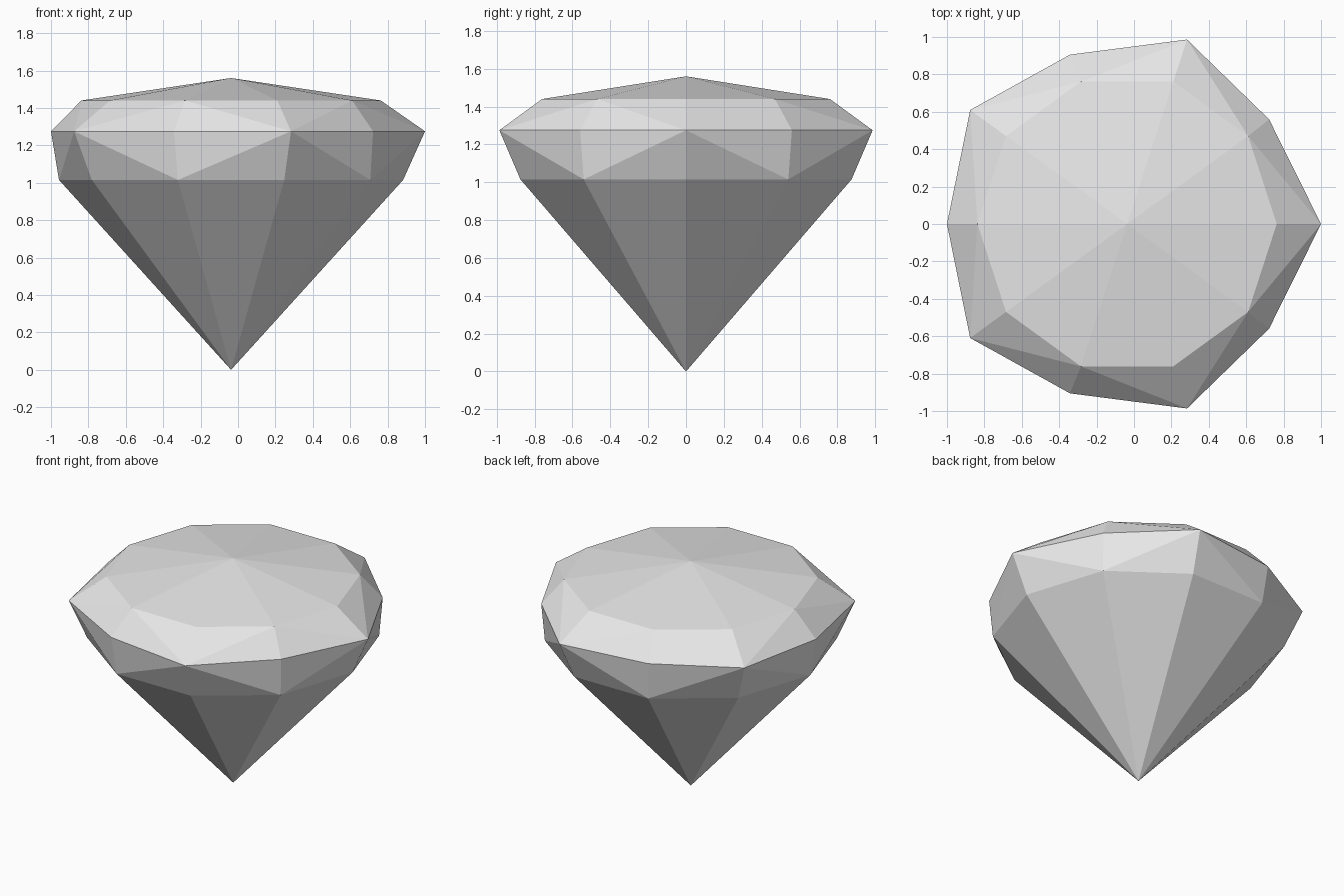
import bpy, bmesh
from math import cos, sin, pi

cube = bpy.data.objects.get("Cube")
if cube:
    bpy.data.objects.remove(cube, do_unlink=True)

SIDES = 10
CENTRE = -0.037

mat = bpy.data.materials.new("pale_grey")
mat.use_nodes = True
grey = (0.8, 0.8, 0.8, 1)
mat.diffuse_color = grey
mat.node_tree.nodes["Principled BSDF"].inputs["Base Color"].default_value = grey

bm = bmesh.new()


def ring(z, radius, inner=None, shift=0.0):
    """Ten-sided ring; odd corners may use their own radius and shift."""
    verts = []
    for i in range(SIDES):
        odd = i % 2 and inner
        r = inner if odd else radius
        a = 2 * pi * i / SIDES
        x = CENTRE + r * cos(a) + (shift if odd else 0)
        verts.append(bm.verts.new((x, r * sin(a), z)))
    return verts


def cone(verts, tip):
    for i in range(SIDES):
        bm.faces.new((verts[i], verts[(i + 1) % SIDES], tip))


def facets(girdle, other):
    """Band of triangles whose diagonals start at the long girdle corners."""
    for i in range(0, SIDES, 2):
        for j in (i - 1, (i + 1) % SIDES):
            bm.faces.new((girdle[i], girdle[j], other[j]))
            bm.faces.new((girdle[i], other[j], other[i]))


# Table, girdle and pavilion rings
table = ring(1.44, 0.80)
girdle = ring(1.275, 1.037, 0.952, -0.011)
pavilion = ring(1.015, 0.92)

# Crown tip, crown facets, lower facets and pavilion point
cone(table, bm.verts.new((CENTRE, 0, 1.56)))
facets(girdle, table)
facets(girdle, pavilion)
cone(pavilion, bm.verts.new((CENTRE, 0, 0)))

bmesh.ops.recalc_face_normals(bm, faces=bm.faces)
mesh = bpy.data.meshes.new("cut_gem")
bm.to_mesh(mesh)
bm.free()
mesh.materials.append(mat)
gem = bpy.data.objects.new("cut_gem", mesh)
bpy.context.collection.objects.link(gem)
